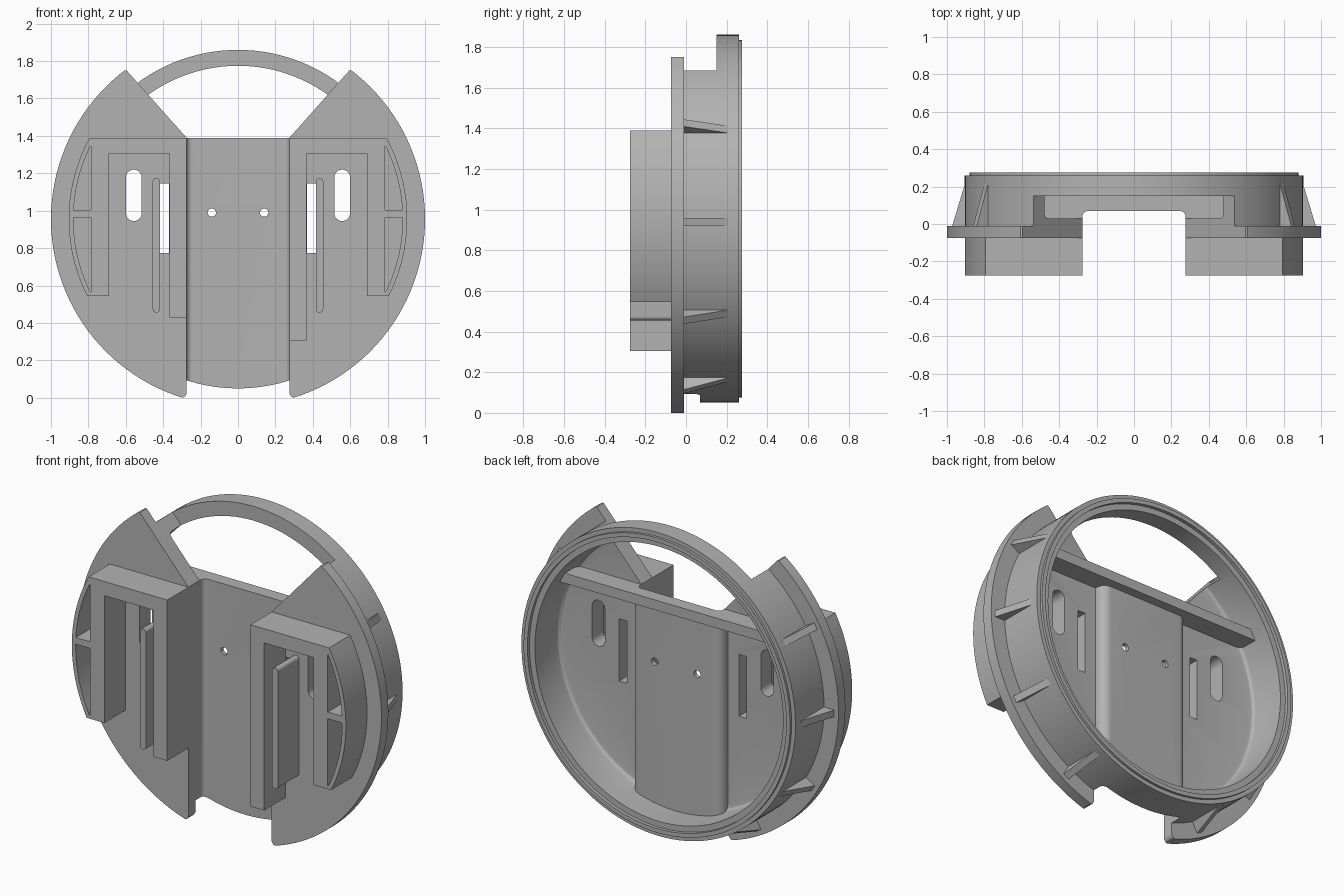
import bpy, bmesh, math
from mathutils import Vector, Matrix

if "Cube" in bpy.data.objects:
    bpy.data.objects.remove(bpy.data.objects["Cube"], do_unlink=True)

CZ = 0.955          # height of the round body's axis
FRONT, BACK = -0.275, 0.275
FLANGE = -0.075     # front face of the flange

grey = bpy.data.materials.new("plain_grey")
grey.use_nodes = True
grey.diffuse_color = (0.45, 0.45, 0.45, 1)
grey.node_tree.nodes["Principled BSDF"].inputs["Base Color"].default_value = (0.45, 0.45, 0.45, 1)


def finish(bm, name):
    bmesh.ops.recalc_face_normals(bm, faces=bm.faces)
    mesh = bpy.data.meshes.new(name)
    bm.to_mesh(mesh)
    bm.free()
    mesh.materials.append(grey)
    ob = bpy.data.objects.new(name, mesh)
    bpy.context.collection.objects.link(ob)
    return ob


def prism(name, pts, y0, y1):
    """Extrude an x-z outline along y."""
    bm = bmesh.new()
    face = bm.faces.new([bm.verts.new((x, y0, z)) for x, z in pts])
    ext = bmesh.ops.extrude_face_region(bm, geom=[face])
    bmesh.ops.translate(bm, vec=(0, y1 - y0, 0),
                        verts=[g for g in ext["geom"] if isinstance(g, bmesh.types.BMVert)])
    return finish(bm, name)


def rect(x0, x1, z0, z1):
    return [(x0, z0), (x1, z0), (x1, z1), (x0, z1)]


def arc(cx, cz, r, a0, a1, n):
    return [(cx + r * math.cos(math.radians(a0 + (a1 - a0) * i / n)),
             cz + r * math.sin(math.radians(a0 + (a1 - a0) * i / n))) for i in range(n + 1)]


def flip(pts, s):
    return [(s * x, z) for x, z in pts]


def capsule(cx, r, z0, z1):
    return arc(cx, z1 - r, r, 0, 180, 12) + arc(cx, z0 + r, r, 180, 360, 12)


def upright(name, w, y0, y1, r, z0, z1):
    """Vertical bar whose two rear edges are rounded."""
    pts = [(-w, y0), (w, y0)] + arc(w - r, y1 - r, r, 0, 90, 8) + arc(r - w, y1 - r, r, 90, 180, 8)
    ob = prism(name, pts, z0, z1)
    ob.data.transform(Matrix(((1, 0, 0, 0), (0, 0, 1, 0), (0, 1, 0, 0), (0, 0, 0, 1))))
    ob.data.flip_normals()
    return ob


def boolean(ob, other, op):
    mod = ob.modifiers.new("join", "BOOLEAN")
    mod.operation, mod.solver, mod.object = op, "EXACT", other
    bpy.context.view_layer.update()
    dg = bpy.context.evaluated_depsgraph_get()
    mesh = bpy.data.meshes.new_from_object(ob.evaluated_get(dg))
    ob.modifiers.clear()
    ob.data = mesh
    bpy.data.objects.remove(other, do_unlink=True)


def cut(ob, pts, y0, y1):
    boolean(ob, prism("cutter", pts, y0, y1), "DIFFERENCE")


# Round cup with flange and stepped rim, turned about the y axis
profile = [(0, FLANGE), (1, FLANGE), (1, -0.01), (0.905, -0.01), (0.905, 0.26),
           (0.88, 0.26), (0.88, BACK), (0.855, BACK), (0.855, 0.255), (0.82, 0.255),
           (0.82, 0.065), (0.815, 0.045), (0.804, 0.034), (0.785, 0.03), (0, 0.03)]
bm = bmesh.new()
vs = [bm.verts.new((r, y, CZ)) for r, y in profile]
es = [bm.edges.new(p) for p in zip(vs, vs[1:])]
bmesh.ops.spin(bm, geom=vs + es, cent=(0, 0, CZ), axis=(0, 1, 0), angle=math.tau, steps=128)
bmesh.ops.remove_doubles(bm, verts=bm.verts, dist=1e-5)
body = finish(bm, "cup_body")

# Open top window, leaving the rear hoop
cut(body, [(-0.275, 1.39), (0.275, 1.39), (0.72, 1.89), (0.72, 2.2), (-0.72, 2.2), (-0.72, 1.89)], -0.2, 0.15)

# Shelf and raised channel inside the cup
boolean(body, prism("shelf", rect(-0.74, 0.74, 1.33, 1.39), -0.07, 0.15), "UNION")
boolean(body, upright("channel", 0.297, 0.0, 0.095, 0.055, 0.12, 1.36), "UNION")
boolean(body, upright("cutter", 0.275, -0.3, 0.07, 0.03, -0.2, 1.6), "DIFFERENCE")

# Slots, screw holes and blunted flange tips
for s in (-1, 1):
    cut(body, capsule(s * 0.557, 0.042, 0.945, 1.22), -0.2, 0.2)
    cut(body, rect(s * 0.395 - 0.025, s * 0.395 + 0.025, 0.775, 1.145), -0.2, 0.2)
    cut(body, arc(s * 0.14, 0.99, 0.022, 0, 345, 23), -0.2, 0.2)
    cut(body, flip([(0.26, 0.045), (0.26, -0.1), (0.31, -0.1), (0.31, -0.005), (0.285, 0.005)], s), -0.2, 0.0)
    cut(body, flip(rect(0.5, 0.7, 1.75, 1.85), s), -0.2, 0.0)

parts = [body]

# Front pads: inverted U with curved outer leg, pockets and a guide fin
for s, side, leg_end in ((1, "left", 0.305), (-1, "right", 0.43)):
    lo = math.degrees(math.asin((0.545 - CZ) / 0.905))
    hi = math.degrees(math.asin((1.39 - CZ) / 0.905))
    outline = [(0.275, 1.39), (0.275, leg_end), (0.365, leg_end), (0.365, 1.305),
               (0.69, 1.305), (0.69, 0.545)] + arc(0, CZ, 0.905, lo, hi, 20)
    pad = prism(side + "_pad", flip(outline, s), FRONT, FLANGE + 0.005)
    for z0, z1 in ((1.005, 1.345), (0.565, 0.965)):
        a0, a1 = (math.degrees(math.asin((z - CZ) / 0.88)) for z in (z0, z1))
        pocket = [(0.785, z1), (0.785, z0)] + arc(0, CZ, 0.88, a0, a1, 12)
        cut(pad, flip(pocket, s), -0.4, 0.1)
    fin = prism(side + "_fin", capsule(s * 0.436, 0.02, 0.455, 1.175), FRONT, FLANGE + 0.005)
    parts += [pad, fin]

# Tapered gussets between flange and cup wall
for s, side in ((1, "left"), (-1, "right")):
    for i in range(4):
        a = math.radians(29 - 30 * i)
        out = Vector((s * math.cos(a), 0, math.sin(a)))
        across = Vector((-out.z, 0, out.x)) * 0.02
        bm = bmesh.new()
        loops = [[bm.verts.new(out * r + across * k + Vector((0, y, CZ)))
                  for r, y in ((0.89, -0.02), (0.975, -0.02), (0.905, 0.21), (0.89, 0.21))] for k in (-1, 1)]
        bm.faces.new(loops[0])
        bm.faces.new(loops[1][::-1])
        for j in range(4):
            n = (j + 1) % 4
            bm.faces.new((loops[0][j], loops[0][n], loops[1][n], loops[1][j]))
        parts.append(finish(bm, f"{side}_gusset_{i + 1}"))

# Smooth the curves, keep the edges crisp
bpy.ops.object.select_all(action="DESELECT")
for ob in parts:
    ob.select_set(True)
bpy.context.view_layer.objects.active = body
bpy.ops.object.shade_smooth_by_angle(angle=math.radians(30))
